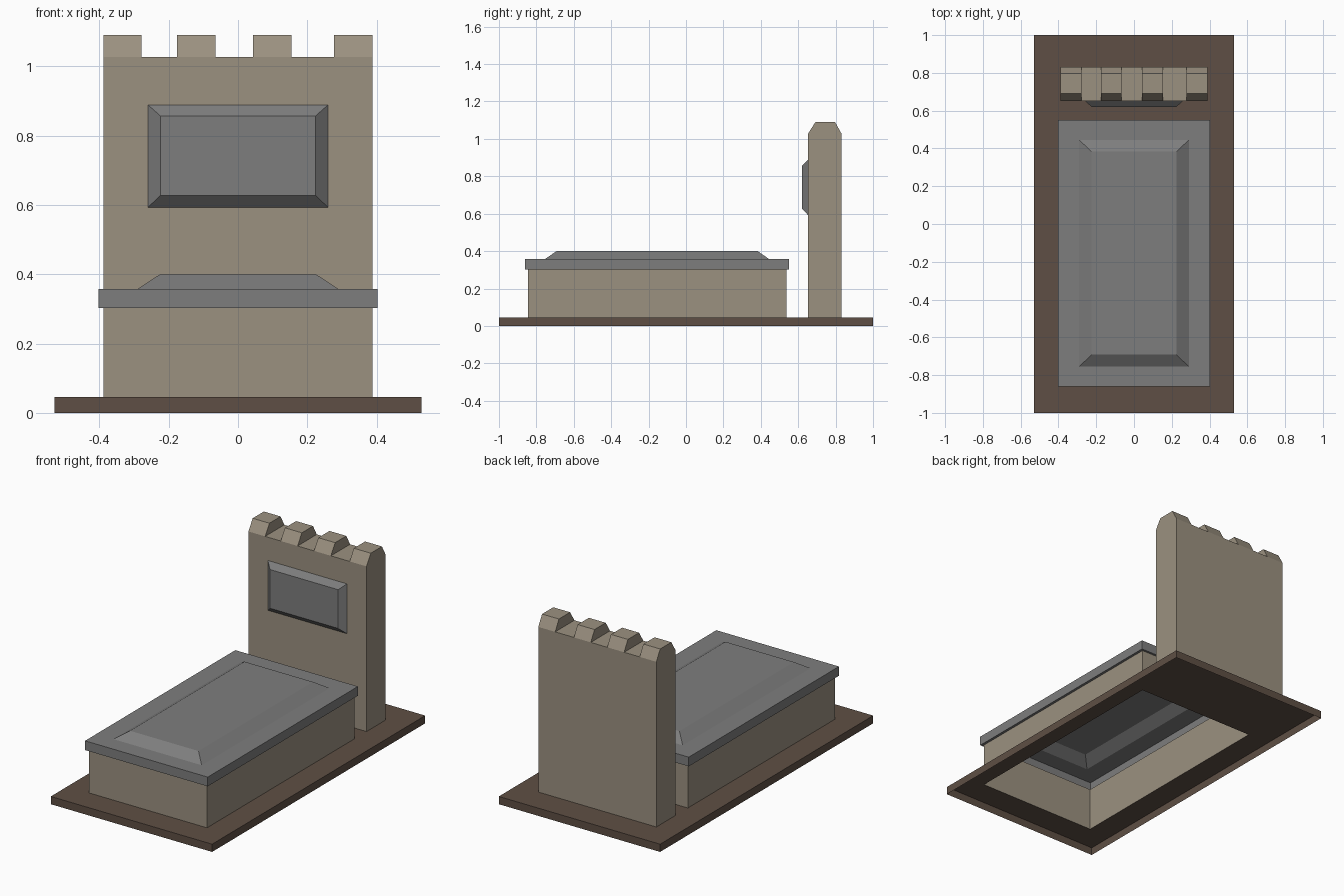
import bpy, bmesh
from mathutils import Matrix

if "Cube" in bpy.data.objects:
    bpy.data.objects.remove(bpy.data.objects["Cube"])


def material(name, rgb):
    m = bpy.data.materials.new(name)
    m.diffuse_color = (*rgb, 1)
    m.use_nodes = True
    m.node_tree.nodes["Principled BSDF"].inputs["Base Color"].default_value = m.diffuse_color
    return m


STONE = material("beige stone", (0.33, 0.283, 0.217))
SLATE = material("grey slate", (0.207, 0.207, 0.207))
EARTH = material("brown earth", (0.113, 0.078, 0.058))


def shell(name, loops, mat, cap=True, matrix=Matrix()):
    """Skin stacked rectangles (half width, low, high, height), outward normals."""
    bm = bmesh.new()
    rings = [[bm.verts.new((x, y, z)) for x, y in ((-w, a), (w, a), (w, b), (-w, b))]
             for w, a, b, z in loops]
    for lo, hi in zip(rings, rings[1:]):
        for i in range(4):
            j = (i + 1) % 4
            bm.faces.new((lo[i], lo[j], hi[j], hi[i]))
    if cap:
        bm.faces.new(rings[-1])
    bm.transform(matrix)
    me = bpy.data.meshes.new(name)
    bm.to_mesh(me)
    bm.free()
    me.materials.append(mat)
    ob = bpy.data.objects.new(name, me)
    bpy.context.collection.objects.link(ob)
    return ob


# Plan outlines: half width, front y, back y
PLOT = (0.53, -1.0, 1.0)
TOMB = (0.388, -0.845, 0.537)
LID = (0.403, -0.86, 0.55)

# Ground slab, open underneath with an opening below the tomb
shell("ground_slab", [(*PLOT, 0), (*PLOT, 0.046), (*TOMB, 0.046)], EARTH, cap=False)

# Hollow tomb walls
shell("tomb_walls", [(*TOMB, 0.046), (*TOMB, 0.302)], STONE, cap=False)

# Overhanging lid with raised bevelled panel
shell("tomb_lid", [(*TOMB, 0.302), (*LID, 0.302), (*LID, 0.357),
                   (0.29, -0.755, 0.445, 0.357), (0.225, -0.692, 0.383, 0.4)], SLATE)

# Headstone slab
STONE_Y = (0.652, 0.832)
shell("headstone", [(0.388, *STONE_Y, 0.046), (0.388, *STONE_Y, 1.027)], STONE)

# Four battlements, chamfered front and back
for k, (x0, x1) in enumerate(((-0.388, -0.278), (-0.176, -0.065),
                              (0.043, 0.154), (0.277, 0.388))):
    w = (x1 - x0) / 2
    shell(f"battlement_{k + 1}", [(w, *STONE_Y, 1.027), (w, 0.692, 0.797, 1.09)],
          STONE, matrix=Matrix.Translation(((x0 + x1) / 2, 0, 0)))

# Bevelled plaque: built flat, then stood up to face the front
upright = Matrix(((1, 0, 0, 0), (0, 0, -1, 0.652), (0, 1, 0, 0), (0, 0, 0, 1)))
shell("plaque", [(0.26, 0.593, 0.889, 0), (0.224, 0.627, 0.857, 0.032)],
      SLATE, matrix=upright)
